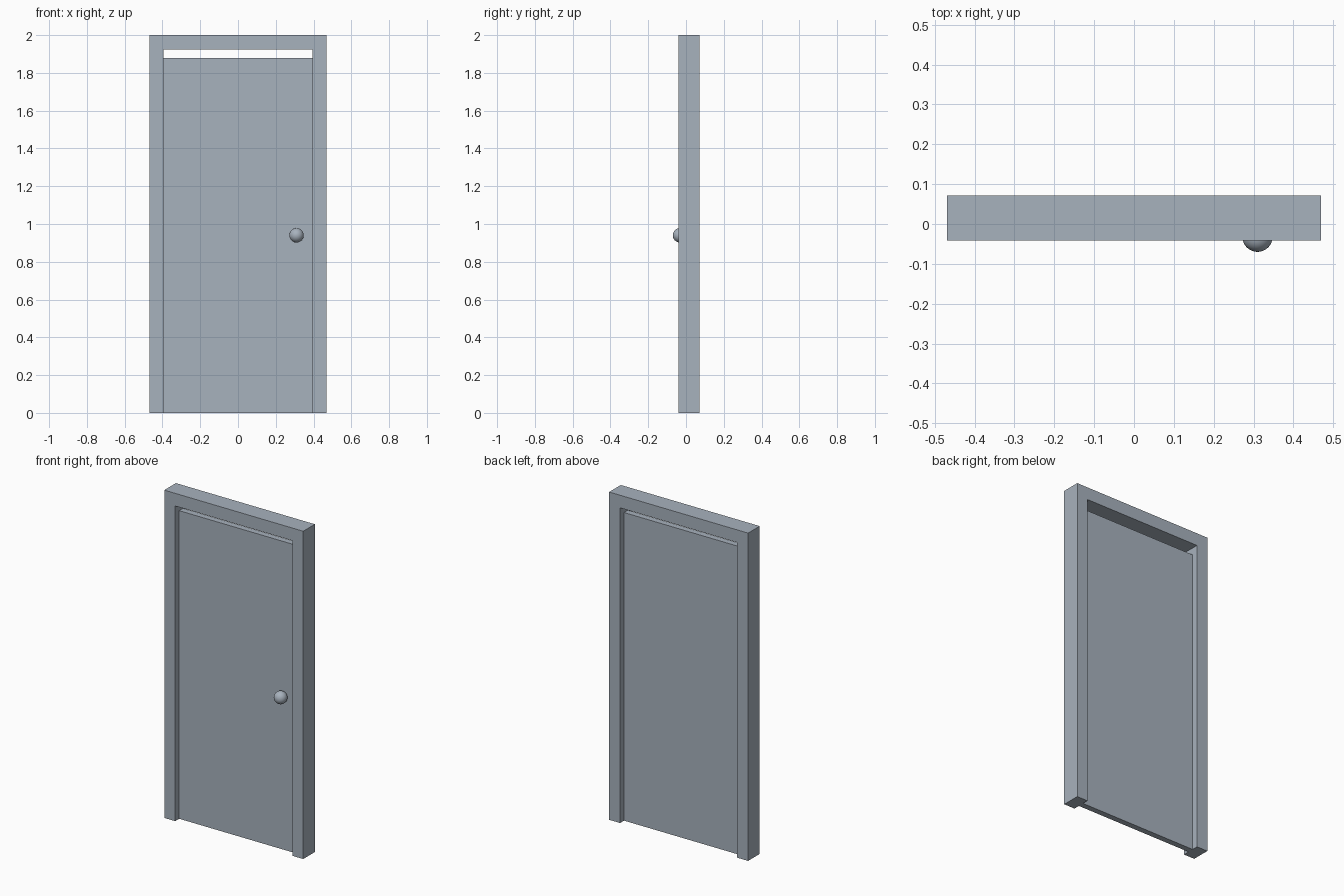
import bpy, bmesh
from math import radians

if "Cube" in bpy.data.objects:
    bpy.data.objects.remove(bpy.data.objects["Cube"])

W, IN, H, HEAD = 0.469, 0.395, 2.0, 1.923   # half widths, height, underside of head
FRONT, BACK = -0.041, 0.071

slate = bpy.data.materials.new("slate_grey")
slate.diffuse_color = (0.39, 0.445, 0.51, 1)
slate.use_nodes = True
slate.node_tree.nodes["Principled BSDF"].inputs["Base Color"].default_value = slate.diffuse_color


def extrude_profile(name, pts, y0, y1):
    """Extrude an x-z outline from y0 to y1."""
    bm = bmesh.new()
    face = bm.faces.new([bm.verts.new((x, y0, z)) for x, z in pts])
    out = bmesh.ops.extrude_face_region(bm, geom=[face])
    verts = [g for g in out["geom"] if isinstance(g, bmesh.types.BMVert)]
    bmesh.ops.translate(bm, vec=(0, y1 - y0, 0), verts=verts)
    bmesh.ops.recalc_face_normals(bm, faces=bm.faces)
    mesh = bpy.data.meshes.new(name)
    bm.to_mesh(mesh)
    bm.free()
    mesh.materials.append(slate)
    obj = bpy.data.objects.new(name, mesh)
    bpy.context.collection.objects.link(obj)
    return obj


# Frame: two jambs and a head in one arch-shaped outline
extrude_profile("door_frame",
                [(-W, 0), (-IN, 0), (-IN, HEAD), (IN, HEAD),
                 (IN, 0), (W, 0), (W, H), (-W, H)], FRONT, BACK)

# Door leaf: recessed on both sides, with a gap below the head
extrude_profile("door_leaf",
                [(-IN, 0), (IN, 0), (IN, 1.88), (-IN, 1.88)], -0.003, 0.033)

# Round knob on the front, set into the leaf
bpy.ops.mesh.primitive_uv_sphere_add(segments=32, ring_count=16, radius=0.038,
                                     location=(0.31, -0.032, 0.94))
knob = bpy.context.object
knob.name = "door_knob"
knob.data.materials.append(slate)
bpy.ops.object.shade_smooth_by_angle(angle=radians(40))
